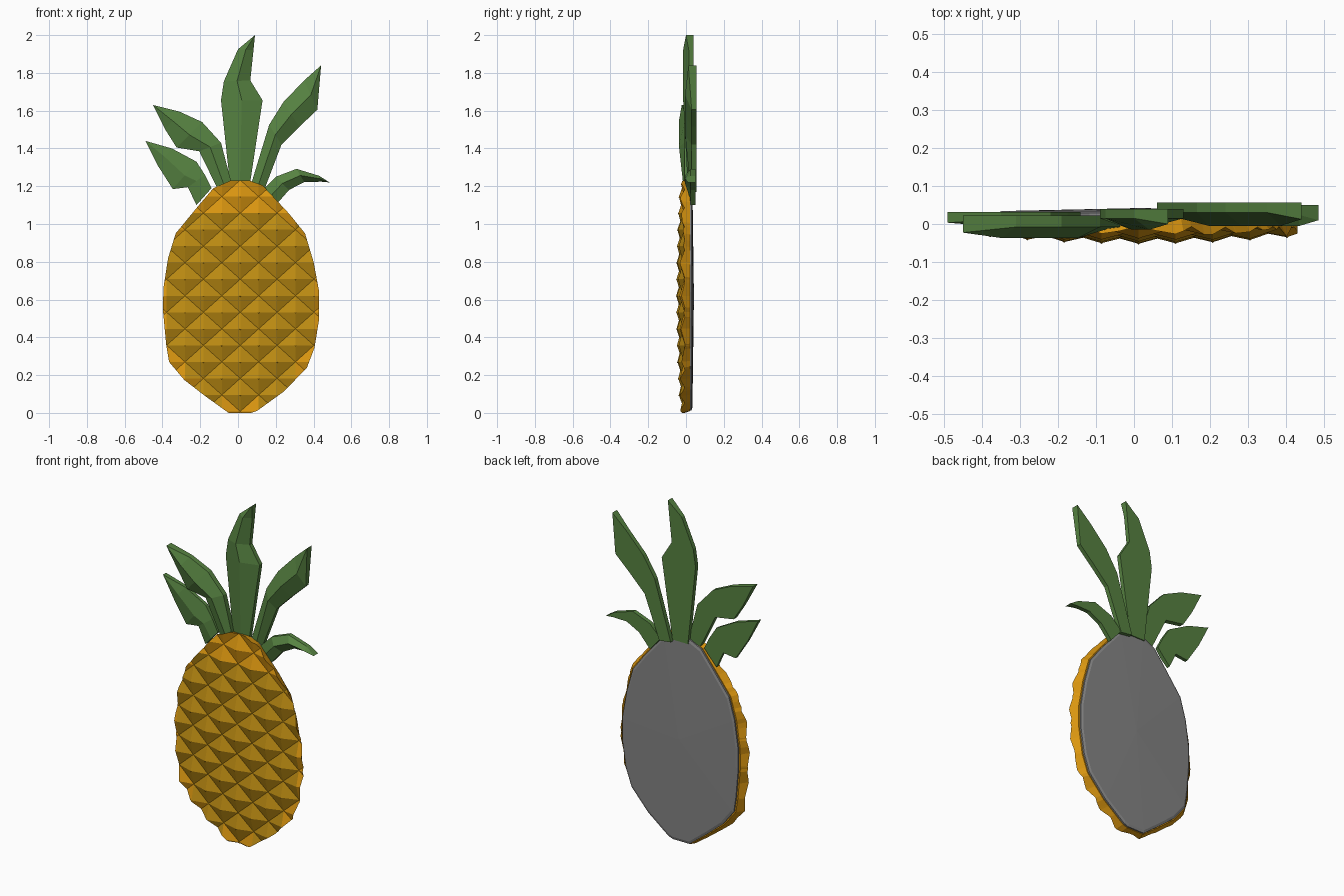
import bpy, bmesh, math
from mathutils import Vector

old = bpy.data.objects.get("Cube")
if old:
    bpy.data.objects.remove(old, do_unlink=True)


def srgb(r, g, b):
    lin = [((c / 255 + 0.055) / 1.055) ** 2.4 if c > 10 else c / 255 / 12.92 for c in (r, g, b)]
    return (*lin, 1.0)


def material(name, color):
    m = bpy.data.materials.new(name)
    m.use_nodes = True
    m.diffuse_color = color
    bsdf = next(n for n in m.node_tree.nodes if n.type == 'BSDF_PRINCIPLED')
    bsdf.inputs["Base Color"].default_value = color
    bsdf.inputs["Roughness"].default_value = 0.8
    return m


GOLD = material("scale gold", srgb(188, 139, 18))
ORANGE = material("rind orange", srgb(218, 150, 16))
GREEN = material("leaf green", srgb(86, 130, 65))
GREY = material("backing grey", srgb(132, 132, 132))


def make_object(name, bm, mats):
    me = bpy.data.meshes.new(name)
    bm.to_mesh(me)
    bm.free()
    for m in mats:
        me.materials.append(m)
    ob = bpy.data.objects.new(name, me)
    bpy.context.collection.objects.link(ob)
    return ob


# Fruit outline in x and z
CX, CZ = 0.017, 0.615
OUTLINE = [(-0.04, 1.23), (0.06, 1.23), (0.13, 1.205), (0.27, 1.055), (0.355, 0.95), (0.40, 0.80),
           (0.43, 0.64), (0.43, 0.50), (0.405, 0.345), (0.365, 0.24), (0.245, 0.115), (0.10, 0.01),
           (0.07, 0.0), (-0.05, 0.0), (-0.175, 0.09), (-0.285, 0.175), (-0.365, 0.27), (-0.38, 0.36),
           (-0.397, 0.54), (-0.395, 0.66), (-0.37, 0.82), (-0.33, 0.95), (-0.215, 1.09), (-0.13, 1.19)]


def radius2(x, z):
    return ((x - CX) / 0.415) ** 2 + ((z - CZ) / 0.62) ** 2


def relief(x, z, height):
    return -0.026 - height + 0.02 * min(radius2(x, z), 1.3)


# Diamond lattice of low pyramids
HW, HH = 0.0975, 0.0875
centres = [(0.012 + HW * i, 0.62 + HH * j)
           for i in range(-6, 7) for j in range(-9, 10) if (i + j) % 2 == 0]
bm = bmesh.new()
for x, z in centres:
    ring = [bm.verts.new((px, relief(px, pz, 0), pz)) for px, pz in
            ((x - HW, z), (x, z - HH), (x + HW, z), (x, z + HH))]
    tip = bm.verts.new((x, relief(x, z, 0.026), z))
    for k in range(4):
        bm.faces.new((ring[k], ring[(k + 1) % 4], tip))
bmesh.ops.remove_doubles(bm, verts=bm.verts, dist=0.001)

# Trim the lattice to the outline
n = len(OUTLINE)
for k in range(n):
    a, b = Vector(OUTLINE[k]), Vector(OUTLINE[(k + 1) % n])
    d = b - a
    normal = Vector((-d.y, 0, d.x)).normalized()
    if normal.dot(Vector((CX - a.x, 0, CZ - a.y))) > 0:
        normal.negate()
    bmesh.ops.bisect_plane(bm, geom=bm.verts[:] + bm.edges[:] + bm.faces[:], dist=1e-5,
                           plane_co=(a.x, 0, a.y), plane_no=normal, clear_outer=True)

# Side wall tapering to the flat back
rim = [e for e in bm.edges if e.is_boundary]
out = bmesh.ops.extrude_edge_only(bm, edges=rim)["geom"]
for v in out:
    if isinstance(v, bmesh.types.BMVert):
        v.co = (CX + (v.co.x - CX) * 0.93, 0.02, CZ + (v.co.z - CZ) * 0.985)
bmesh.ops.contextual_create(bm, geom=[e for e in bm.edges if e.is_boundary])
bmesh.ops.recalc_face_normals(bm, faces=bm.faces)
for f in bm.faces:
    c = f.calc_center_median()
    edge_face = f.normal.y > -0.5 or c.z > 1.03 or radius2(c.x, c.z) > 0.9
    f.material_index = 1 if edge_face else 0
make_object("fruit_body", bm, [GOLD, ORANGE])

# Tiny thorn on each scale
bm = bmesh.new()
for x, z in centres:
    if radius2(x, z) < 0.9:
        y = relief(x, z, 0.026)
        ring = [bm.verts.new((x + 0.006 * math.cos(t), y + 0.003, z + 0.006 * math.sin(t)))
                for t in (0, math.pi / 2, math.pi, 3 * math.pi / 2)]
        tip = bm.verts.new((x, y - 0.002, z - 0.004))
        for k in range(4):
            bm.faces.new((ring[k], ring[(k + 1) % 4], tip))
make_object("scale_thorns", bm, [GOLD])

# Backing plate: bevelled rim with a shallow cone to the centre
bm = bmesh.new()
rings = []
for sx, sz, y in ((0.91, 0.98, 0.015), (0.91, 0.98, 0.029), (0.88, 0.955, 0.034)):
    rings.append([bm.verts.new((CX + (x - CX) * sx, y, CZ + (z - CZ) * sz)) for x, z in OUTLINE])
hub = bm.verts.new((CX, 0.042, CZ))
for k in range(n):
    j = (k + 1) % n
    for r0, r1 in zip(rings, rings[1:]):
        bm.faces.new((r0[k], r0[j], r1[j], r1[k]))
    bm.faces.new((rings[-1][k], rings[-1][j], hub))
bm.faces.new(rings[0])
bmesh.ops.recalc_face_normals(bm, faces=bm.faces)
make_object("backing_plate", bm, [GREY])


# Leaf: two edges, a raised front ridge, a flat back and a pointed tip
def leaf(name, left, right, tip, front, mid, back):
    bm = bmesh.new()
    rows = []
    for i, ((lx, lz), (rx, rz)) in enumerate(zip(left, right)):
        ridge = mid - 0.005 if i == 0 else front
        rows.append([bm.verts.new(p) for p in (
            (lx, mid, lz), ((lx + rx) / 2, ridge, (lz + rz) / 2), (rx, mid, rz),
            (rx, back, rz), (lx, back, lz))])
    for a, b in zip(rows, rows[1:]):
        for k in range(5):
            j = (k + 1) % 5
            bm.faces.new((a[k], a[j], b[j], b[k]))
    bm.faces.new(rows[0])
    tf = bm.verts.new((tip[0], (front + mid) / 2, tip[1]))
    tb = bm.verts.new((tip[0], back, tip[1]))
    l, m, r, rb, lb = rows[-1]
    for f in ((l, m, tf), (m, r, tf), (r, rb, tb, tf), (rb, lb, tb), (lb, l, tf, tb)):
        bm.faces.new(f)
    bmesh.ops.recalc_face_normals(bm, faces=bm.faces)
    make_object(name, bm, [GREEN])


leaf("leaf_centre",
     [(-0.04, 1.19), (-0.09, 1.655), (-0.075, 1.755), (0.0, 1.925)],
     [(0.06, 1.19), (0.13, 1.655), (0.065, 1.76), (0.082, 1.92)],
     (0.09, 2.0), -0.015, 0.015, 0.04)
leaf("leaf_left_tall",
     [(0.06, 1.18), (0.165, 1.525), (0.24, 1.645), (0.35, 1.76)],
     [(0.135, 1.17), (0.23, 1.42), (0.325, 1.515), (0.42, 1.605)],
     (0.44, 1.84), -0.005, 0.03, 0.056)
leaf("leaf_left_low",
     [(0.13, 1.18), (0.20, 1.25), (0.31, 1.292), (0.43, 1.255)],
     [(0.20, 1.10), (0.27, 1.18), (0.35, 1.222), (0.44, 1.224)],
     (0.485, 1.22), -0.005, 0.025, 0.05)
leaf("leaf_right_tall",
     [(-0.11, 1.19), (-0.205, 1.385), (-0.325, 1.405), (-0.385, 1.50)],
     [(-0.03, 1.20), (-0.09, 1.43), (-0.19, 1.54), (-0.31, 1.595)],
     (-0.45, 1.63), -0.037, -0.008, 0.022)
leaf("leaf_right_low",
     [(-0.22, 1.10), (-0.265, 1.195), (-0.345, 1.185), (-0.425, 1.31)],
     [(-0.14, 1.19), (-0.175, 1.26), (-0.22, 1.33), (-0.35, 1.40)],
     (-0.49, 1.44), -0.005, 0.012, 0.032)
